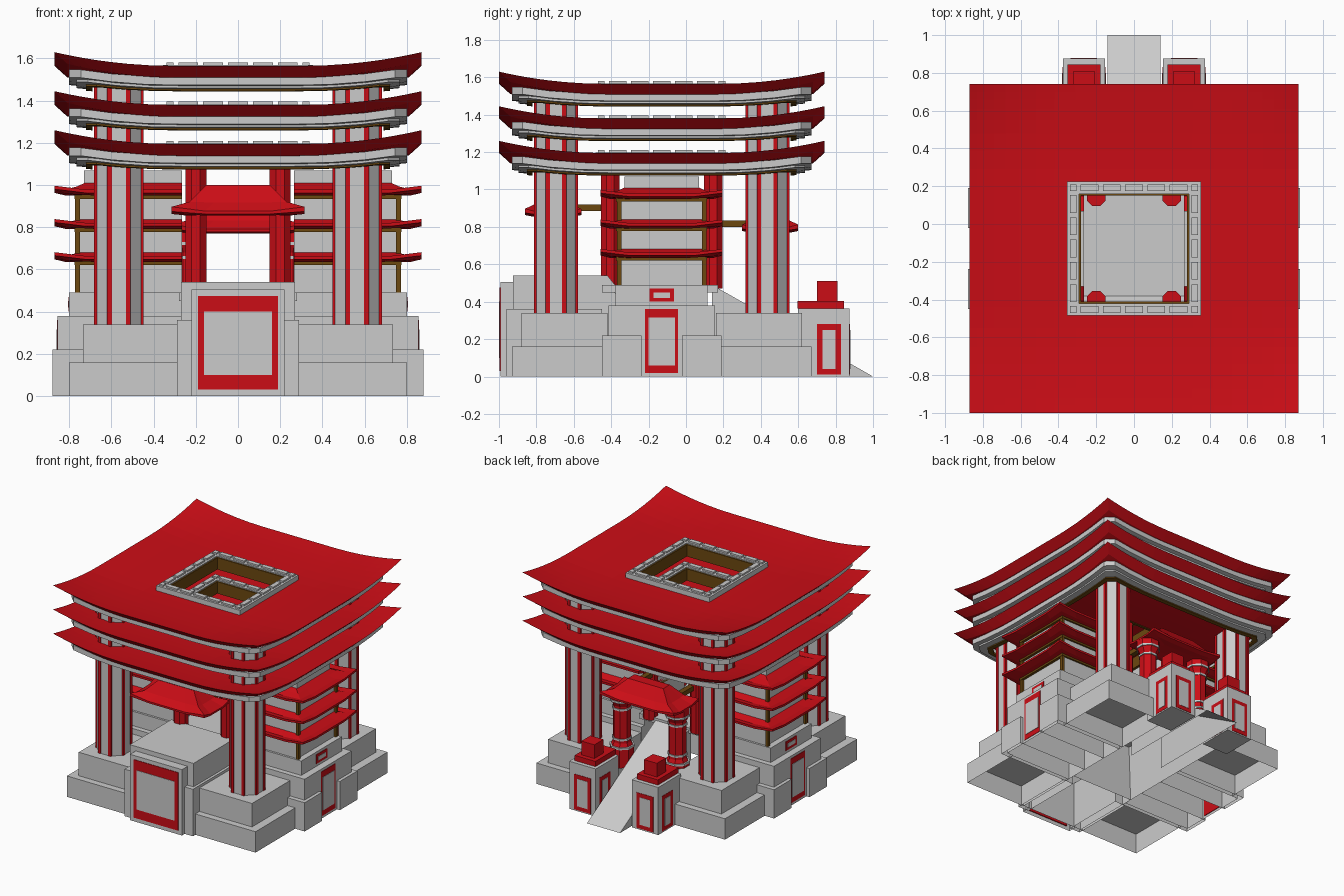
import bpy, bmesh, math

if "Cube" in bpy.data.objects:
    bpy.data.objects.remove(bpy.data.objects["Cube"])

CY = -0.13                     # centre of the pavilion in y
COLORS = {"red": (0.6, 0.004, 0.008, 1), "brown": (0.15, 0.065, 0.005, 1)}
MATS = {}
for key, rgba in COLORS.items():
    MATS[key] = bpy.data.materials.new(key)
    MATS[key].diffuse_color = rgba


def mesh(name, verts, faces, col=None):
    me = bpy.data.meshes.new(name)
    me.from_pydata(verts, [], faces)
    bm = bmesh.new()
    bm.from_mesh(me)
    bmesh.ops.recalc_face_normals(bm, faces=bm.faces)
    bm.to_mesh(me)
    bm.free()
    ob = bpy.data.objects.new(name, me)
    bpy.context.collection.objects.link(ob)
    if col:
        me.materials.append(MATS[col])
    return ob


def loft(name, rings, col=None, closed=False, bottom=True):
    """Skin equal-sized rings of points; closed joins last ring to first."""
    n, m = len(rings[0]), len(rings)
    verts = [p for r in rings for p in r]
    faces = []
    for k in range(m if closed else m - 1):
        a, b = k * n, (k + 1) % m * n
        faces += [(a + i, a + (i + 1) % n, b + (i + 1) % n, b + i) for i in range(n)]
    if not closed:
        faces.append(tuple(range((m - 1) * n, m * n)))
        if bottom:
            faces.append(tuple(range(n)))
    return mesh(name, verts, faces, col)


def rect(x0, x1, y0, y1, z):
    return [(x0, y0, z), (x1, y0, z), (x1, y1, z), (x0, y1, z)]


def box(name, x0, x1, y0, y1, z0, z1, col=None, bottom=True):
    x0, x1, y0, y1 = min(x0, x1), max(x0, x1), min(y0, y1), max(y0, y1)
    return loft(name, [rect(x0, x1, y0, y1, z0), rect(x0, x1, y0, y1, z1)], col, bottom=bottom)


def octagon(cx, cy, r, z):
    return [(cx + r * math.cos(math.pi * (i + .5) / 4), cy + r * math.sin(math.pi * (i + .5) / 4), z) for i in range(8)]


def square_frame(name, o, i, z0, z1, col=None):
    r = lambda h, z: rect(-h, h, CY - h, CY + h, z)
    return loft(name, [r(o, z0), r(o, z1), r(i, z1), r(i, z0)], col, closed=True)


# ---- big swept roofs ----
def bend(t):
    return max(0, (abs(t) / .87 - .35) / .65) ** 2


def roof_z(x, y):
    a, b = bend(x), bend(y)
    return 1.53 + .035 * (a + b) + .03 * a * b


def moulding(name, outer, inner, d0, d1, dz, col=None):
    ts = (-.93, -.75, -.55, -.35, .35, .55, .75, .93)

    def ring(h, drop):
        pts = []
        for k in range(4):
            c, s = round(math.cos(k * math.pi / 2)), round(math.sin(k * math.pi / 2))
            for t in ts:
                x, y = c * t * h + s * h, s * t * h - c * h
                pts.append((x, y + CY, roof_z(x, y) - drop + dz))
        return pts
    loft(name, [ring(outer, d0), ring(outer, d1), ring(inner, d1), ring(inner, d0)], col, closed=True)


def big_roof(dz):
    pos = [.31, .42, .52, .61, .68, .74, .79, .83, .87]
    g = [-p for p in reversed(pos)] + pos
    n, N = len(g), len(g) ** 2
    top = [(x, y + CY, roof_z(x, y) + dz) for y in g for x in g]
    low = [(x * .93, y * .93 + CY, roof_z(x, y) - .055 + dz) for y in g for x in g]
    mid = n // 2 - 1
    cells = [(i, j) for j in range(n - 1) for i in range(n - 1) if (i, j) != (mid, mid)]
    quads = [(j * n + i, j * n + i + 1, (j + 1) * n + i + 1, (j + 1) * n + i) for i, j in cells]
    faces = quads + [tuple(N + v for v in reversed(q)) for q in quads]
    edges = {(q[k], q[(k + 1) % 4]) for q in quads for k in range(4)}
    faces += [(b, a, a + N, b + N) for a, b in edges if (b, a) not in edges]
    mesh("big_roof", top + low, faces, "red")
    moulding("eave_moulding", .80, .71, .045, .083, dz)
    moulding("eave_lower_moulding", .765, .70, .08, .094, dz)
    moulding("eave_brown_trim", .72, .69, .085, .102, dz, "brown")
    # opening with its frame, liner and raised panels
    square_frame("opening_frame", .355, .29, 1.48 + dz, 1.568 + dz)
    square_frame("opening_liner", .30, .28, 1.47 + dz, 1.56 + dz, "brown")
    for s in (-1, 1):
        for k in range(-2, 3):
            u = k * .118
            box("frame_panel", u - .047, u + .047, CY + s * .305, CY + s * .34, 1.56 + dz, 1.58 + dz)
            box("frame_panel", s * .305, s * .34, CY + u - .047, CY + u + .047, 1.56 + dz, 1.58 + dz)
        for t in (-1, 1):
            box("frame_corner_panel", s * .305, s * .34, CY + t * .305, CY + t * .34, 1.56 + dz, 1.58 + dz)


for level in range(3):
    big_roof(-.185 * level)

# ---- corner bases (open underneath), tall columns and red inner columns ----
for sx in (-1, 1):
    for sy in (-1, 1):
        box("corner_base_low", sx * .27, sx * .80, CY + sy * .29, CY + sy * .80, 0, .16, bottom=False)
        box("corner_base_high", sx * .27, sx * .735, CY + sy * .29, CY + sy * .75, .16, .34, bottom=False)
        cx, cy = sx * .565, CY + sy * .565
        loft("tall_column", [octagon(cx, cy, .122, .34), octagon(cx, cy, .122, 1.5)], bottom=False)
        for x, y, _ in octagon(cx, cy, .115, 0):
            box("column_red_stripe", x - .011, x + .011, y - .011, y + .011, .34, 1.5, "red")
        ix, iy = sx * .2, CY + sy * .275
        loft("inner_column", [octagon(ix, iy, .054, .47), octagon(ix, iy, .054, 1.075)], "red", bottom=False)

# ---- columns carrying the rear canopy ----
for s in (-1, 1):
    cx, cy = s * .235, .44
    prof = [(.085, .22), (.085, .36), (.065, .40), (.065, .68), (.085, .72), (.085, .79)]
    loft("canopy_column", [octagon(cx, cy, r, z) for r, z in prof], "red")
    for r, z in ((.09, .36), (.072, .42), (.072, .65), (.09, .715)):
        loft("canopy_column_band", [octagon(cx, cy, r, z), octagon(cx, cy, r, z + .015)])

# ---- side wings: stepped base, tiered tower, panels ----
for s in (-1, 1):
    for t in (-1, 1):
        box("wing_base_low", s * .27, s * .88, CY + t * .108, CY + t * .32, 0, .22, bottom=False)
    box("wing_base_mid", s * .27, s * .855, CY - .285, CY + .285, 0, .38, bottom=False)
    box("wing_base_high", s * .27, s * .80, CY - .246, CY + .246, .38, .49, bottom=False)
    box("wing_panel_red", s * .85, s * .858, CY - .088, CY + .088, .02, .36, "red")
    box("wing_panel_grey", s * .85, s * .861, CY - .07, CY + .07, .06, .315)
    box("small_panel_red", s * .79, s * .803, CY - .065, CY + .065, .40, .47, "red")
    box("small_panel_grey", s * .79, s * .806, CY - .045, CY + .045, .42, .45)
    box("tower_body", s * .265, s * .755, CY - .23, CY + .23, .49, .97)
    box("tower_top", s * .265, s * .73, CY - .20, CY + .20, .97, 1.07)
    for t in (-1, 1):
        box("tower_post", s * .75, s * .772, CY + t * .215, CY + t * .24, .49, .97, "brown")
    for z in (.65, .807, .965):
        box("tower_beam", s * .265, s * .775, CY - .243, CY + .243, z - .03, z - .005, "brown")
        # swept skirt roof: long sides bow so that the outer corners lift
        prof = [(-.02, -.015), (.05, -.015), (.105, -.002), (.105, .014), (.05, .006), (0, .028), (-.05, .05)]
        rings = []
        for o, dz in prof:
            xi, xo, h = s * .265, s * (.765 + o), .235 + o * .87
            up = max(0, o) * .17
            xm, hm = s * (.62 + o), h * .55
            pts = [(xi, -h, 0), (xm, -h, 0), (xo, -h, up), (xo, -hm, 0), (xo, hm, 0), (xo, h, up), (xm, h, 0), (xi, h, 0)]
            rings.append([(x, CY + y, z + dz + e) for x, y, e in pts])
        loft("tower_roof", rings, "red")

# ---- central floor and front platform ----
box("centre_floor", -.28, .28, -.45, .17, .45, .49)
loft("front_platform", [rect(-.27, .27, -.925, -.36, 0), rect(-.27, .27, -.925, -.38, .49),
                        rect(-.27, .27, -.925, -.42, .54)], bottom=False)
for s in (-1, 1):
    box("platform_buttress", s * .2, s * .29, -.96, -.45, 0, .36, bottom=False)
box("platform_front_slab", -.22, .22, -.993, -.92, 0, .505, bottom=False)
box("front_panel_red", -.19, .19, -.997, -.985, .03, .475, "red")
box("front_panel_grey", -.16, .16, -1.0, -.985, .10, .40)

# ---- rear ramp (solid wedge) with two pedestals ----
mesh("rear_ramp", [(x, y, z) for x in (-.14, .14) for y, z in ((.14, .49), (1, 0), (.14, 0))],
     [(0, 1, 2), (3, 5, 4), (0, 3, 4, 1)])
for s in (-1, 1):
    c = s * .265
    box("pedestal", c - .112, c + .112, .60, .875, 0, .365)
    box("pedestal_cap", c - .088, c + .088, .595, .845, .365, .405, "red")
    box("pedestal_block", c - .055, c + .055, .70, .81, .405, .51, "red")
    box("pedestal_rear_red", c - .07, c + .07, .87, .878, .01, .28, "red")
    box("pedestal_rear_grey", c - .045, c + .045, .87, .88, .04, .25)
    box("pedestal_side_red", c - .114, c + .114, .70, .83, .01, .28, "red")
    box("pedestal_side_grey", c - .116, c + .116, .73, .80, .04, .25)


# ---- gate canopies: hipped roofs between the tall columns, tied back by beams ----
def canopy(name, yc, z, y_in):
    n = (-1, -.5, .5)

    def ring(hx, hy, zz, lift):
        pts = []
        for k in range(4):
            c, s = round(math.cos(k * math.pi / 2)), round(math.sin(k * math.pi / 2))
            for t in n:
                u, v = c * t + s, s * t - c
                pts.append((u * hx, yc + v * hy, zz + (lift if t == -1 else 0)))
        return pts
    loft(name, [ring(.13, .05, z + .005, 0), ring(.24, .11, z, .004), ring(.315, .15, z + .008, .012),
                ring(.315, .15, z + .022, .02), ring(.23, .10, z + .062, .004), ring(.15, .04, z + .145, 0)], "red")
    for s in (-1, 1):
        box(name + "_beam", s * .16, s * .20, y_in, yc, z + .03, z + .065, "brown")


canopy("front_canopy", -.71, .855, -.42)
canopy("rear_canopy", .45, .77, .16)

for m in bpy.data.materials:
    if m.users and not m.is_grease_pencil:
        m.use_nodes = True
        m.node_tree.nodes["Principled BSDF"].inputs["Base Color"].default_value = m.diffuse_color
